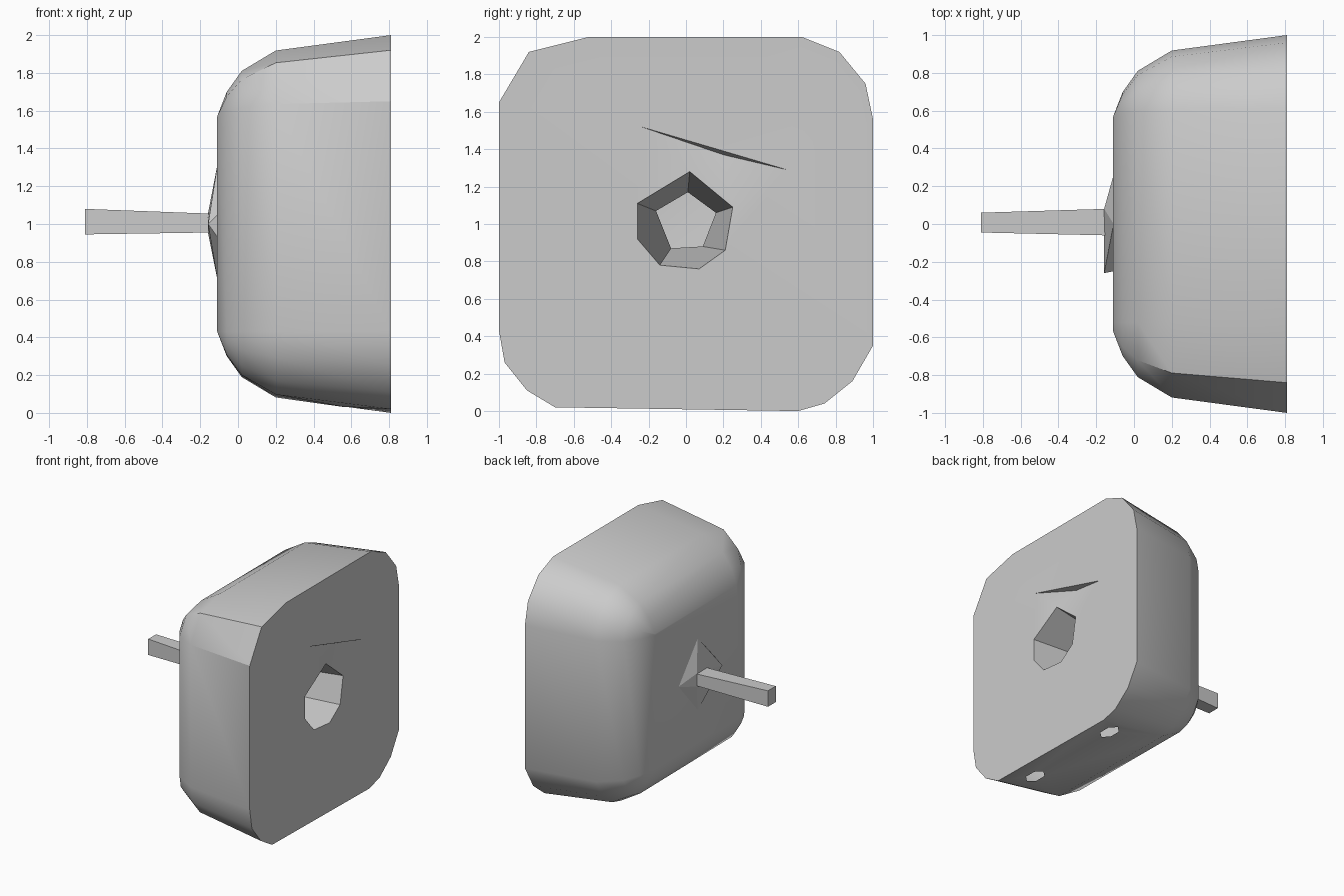
import bpy, bmesh, math
from mathutils import Vector

if "Cube" in bpy.data.objects:
    bpy.data.objects.remove(bpy.data.objects["Cube"], do_unlink=True)

grey = bpy.data.materials.new("plain grey")
grey.use_nodes = True
grey.diffuse_color = (0.6, 0.6, 0.6, 1)
grey.node_tree.nodes["Principled BSDF"].inputs["Base Color"].default_value = (0.6, 0.6, 0.6, 1)


def finish(name, bm, smooth=None):
    mesh = bpy.data.meshes.new(name)
    bm.to_mesh(mesh)
    bm.free()
    mesh.materials.append(grey)
    obj = bpy.data.objects.new(name, mesh)
    bpy.context.collection.objects.link(obj)
    if smooth:
        bpy.ops.object.select_all(action='DESELECT')
        obj.select_set(True)
        bpy.context.view_layer.objects.active = obj
        bpy.ops.object.shade_smooth_by_angle(angle=math.radians(smooth))
    return obj


def loop_edges(bm, verts):
    out = []
    for a, b in zip(verts, verts[1:] + verts[:1]):
        out.append(bm.edges.get((a, b)) or bm.edges.new((a, b)))
    return out


def fill(bm, loops, normal):
    edges = [e for loop in loops for e in loop_edges(bm, loop)]
    bmesh.ops.triangle_fill(bm, use_beauty=True, use_dissolve=False,
                            edges=edges, normal=normal)


# Housing: an irregular rounded square that shrinks towards the far end
outline = [(-1, 1.65), (-.84, 1.92), (-.52, 2), (.62, 2), (.82, 1.92),
           (.96, 1.75), (1, 1.56), (1, .35), (.89, .16), (.74, .04),
           (.6, 0), (-.7, .02), (-.85, .11), (-.97, .26), (-1, .43)]
stations = [(.81, 1), (.2, .81), (.02, .56), (-.06, .3), (-.11, 0)]
core = .57


def shrink(p, t):
    c = max(-core, min(core, p))
    return c + (p - c) * t


bm = bmesh.new()
rings = [[bm.verts.new((x, shrink(y, t), 1 + shrink(z - 1, t))) for y, z in outline]
         for x, t in stations]
n = len(outline)
floor_side = outline.index((.6, 0))
for k, (r0, r1) in enumerate(zip(rings, rings[1:])):
    for i in range(n):
        j = (i + 1) % n
        if k == 0 and i == floor_side:
            continue
        bm.faces.new((r0[i], r0[j], r1[j], r1[i]))
bm.faces.new(rings[-1])

# Underside panel with two small drain holes
drains = []
for cy in (.44, -.47):
    drains.append([bm.verts.new((.62 + .06 * math.sin(a * math.pi / 3),
                                 cy + .1 * math.cos(a * math.pi / 3), .03))
                   for a in range(6)])
a, b = floor_side, floor_side + 1
fill(bm, [[rings[0][a], rings[0][b], rings[1][b], rings[1][a]]] + drains, (0, 0, -1))

# Flat face with a central opening and a thin folded slit
mouth = [bm.verts.new((.81, y, z)) for y, z in
         [(.02, 1.28), (.25, 1.09), (.21, .86), (.07, .76),
          (-.14, .78), (-.26, .92), (-.26, 1.11)]]
slit = [bm.verts.new((.81, y, z)) for y, z in [(-.24, 1.52), (.54, 1.29), (.2, 1.37)]]
fill(bm, [rings[0], mouth, slit], (1, 0, 0))
bm.faces.new(slit)
slit[2].co.x -= .05

# Tapering open shaft behind the opening
inner = [bm.verts.new((.2, y, z)) for y, z in
         [(.01, 1.17), (.16, 1.06), (.09, .88), (-.08, .87), (-.16, 1.07)]]
links = [0, 1, 2, 4, 6]
for k in range(5):
    m0, m1 = links[k], links[(k + 1) % 5]
    span = [mouth[m % 7] for m in range(m0, (m1 if m1 > m0 else 7) + 1)]
    bm.faces.new(span + [inner[(k + 1) % 5], inner[k]])

bmesh.ops.remove_doubles(bm, verts=bm.verts[:], dist=.0005)
bmesh.ops.recalc_face_normals(bm, faces=bm.faces[:])
finish("housing", bm, 30)


# Convex parts left open on the side that meets the housing
def hull(name, points):
    bm = bmesh.new()
    for p in points:
        bm.verts.new(p)
    bmesh.ops.convex_hull(bm, input=bm.verts[:])
    bmesh.ops.recalc_face_normals(bm, faces=bm.faces[:])
    bm.normal_update()
    base = [f for f in bm.faces if f.normal.dot(Vector((1, 0, 0))) > .95]
    bmesh.ops.delete(bm, geom=base, context='FACES')
    return finish(name, bm)


# Low mound around the foot of the rod
foot = [(.26, 1), (0, 1.32), (-.25, 1.05), (-.25, .93), (0, .7)]
crest = [(.08, 1.06), (.08, .95), (-.06, .95), (-.26, 1)]
hull("rod_mound", [(-.108, y, z) for y, z in foot] + [(-.158, y, z) for y, z in crest])

# Square rod
hull("rod", [(-.81, y, z) for y in (-.045, .06) for z in (.945, 1.08)] +
     [(-.15, y, z) for y in (-.06, .08) for z in (.955, 1.055)])
